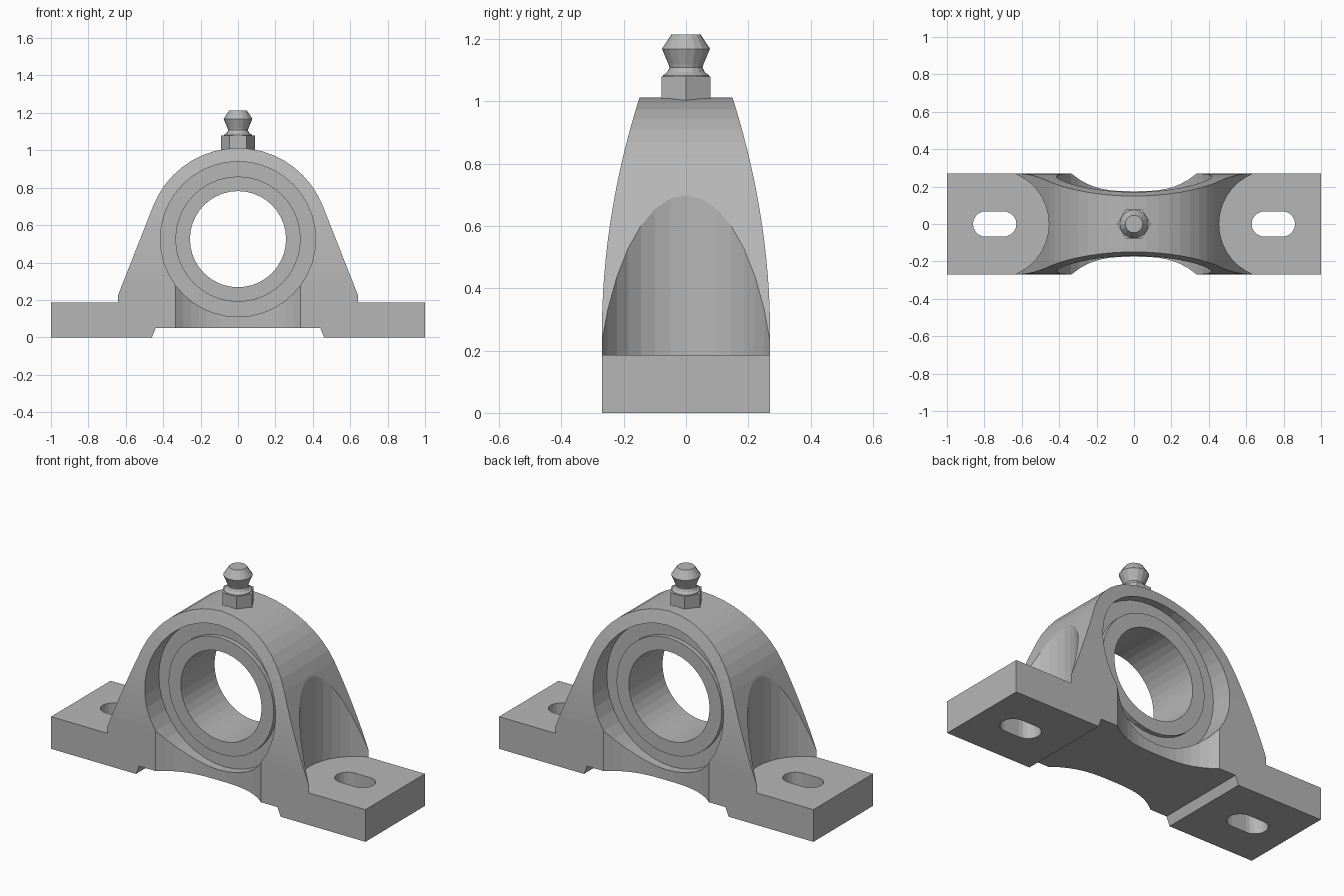
import bpy, bmesh
from math import sin, cos, pi, radians
from mathutils import Matrix

old = bpy.data.objects.get("Cube")
if old:
    bpy.data.objects.remove(old, do_unlink=True)

metal = bpy.data.materials.new("cast_grey")
metal.use_nodes = True
grey = (0.47, 0.47, 0.47, 1)
metal.diffuse_color = grey
metal.node_tree.nodes["Principled BSDF"].inputs["Base Color"].default_value = grey

AXIS_Z = 0.525   # height of the shaft axis


def finish(name, bm):
    bmesh.ops.recalc_face_normals(bm, faces=bm.faces)
    mesh = bpy.data.meshes.new(name)
    bm.to_mesh(mesh)
    bm.free()
    mesh.materials.append(metal)
    ob = bpy.data.objects.new(name, mesh)
    bpy.context.scene.collection.objects.link(ob)
    return ob


def prism(name, pts, axis, lo, hi):
    """Extrude a 2D outline along an axis."""
    place = {"x": lambda a, b, t: (t, a, b),
             "y": lambda a, b, t: (a, t, b),
             "z": lambda a, b, t: (a, b, t)}[axis]
    bm = bmesh.new()
    face = bm.faces.new([bm.verts.new(place(a, b, lo)) for a, b in pts])
    new = bmesh.ops.extrude_face_region(bm, geom=[face])["geom"]
    shift = place(0, 0, hi - lo)
    bmesh.ops.translate(bm, vec=shift, verts=[g for g in new if isinstance(g, bmesh.types.BMVert)])
    return finish(name, bm)


def lathe(name, profile, steps, matrix, closed):
    """Revolve (radius, height) points about local z."""
    bm = bmesh.new()
    rings = [[bm.verts.new((r * cos(2 * pi * i / steps), r * sin(2 * pi * i / steps), h))
              for i in range(steps)] for r, h in profile]
    pairs = list(zip(rings, rings[1:]))
    if closed:
        pairs.append((rings[-1], rings[0]))
    else:
        bm.faces.new(rings[0])
        bm.faces.new(rings[-1])
    for a, b in pairs:
        for i in range(steps):
            j = (i + 1) % steps
            bm.faces.new((a[i], a[j], b[j], b[i]))
    bm.transform(matrix)
    return finish(name, bm)


def arc(cx, cy, r, start, end, n):
    return [(cx + r * cos(radians(start + (end - start) * i / n)),
             cy + r * sin(radians(start + (end - start) * i / n))) for i in range(n + 1)]


def boolean(target, cutter, operation="DIFFERENCE"):
    mod = target.modifiers.new("cut", "BOOLEAN")
    mod.operation = operation
    mod.solver = "EXACT"
    mod.object = cutter
    bpy.context.view_layer.update()
    deps = bpy.context.evaluated_depsgraph_get()
    mesh = bpy.data.meshes.new_from_object(target.evaluated_get(deps))
    target.modifiers.clear()
    target.data = mesh
    bpy.data.objects.remove(cutter, do_unlink=True)


# Housing outline: relieved foot, filleted flank, round crown
half = [(0.44, 0.05), (0.46, 0), (1, 0), (1, 0.185)]
half += arc(0.705, 0.255, 0.07, 270, 201.5, 5)
half += arc(0, AXIS_Z, 0.487, 21.5, 90, 9)
outline = half + [(-x, z) for x, z in reversed(half[:-1])]
housing = prism("housing", outline, "y", -0.32, 0.32)

# Thickness curve: full at the foot, thinner towards the crown
edge = [(0.27, -0.1)]
for i in range(17):
    z = 0.25 + 0.8 * i / 16
    edge.append((0.27 - 0.208 * (z - 0.25) ** 2, z))
taper = prism("taper", edge + [(-y, z) for y, z in reversed(edge)], "x", -1.2, 1.2)
boolean(housing, taper, "INTERSECT")

# Bore for the bearing
boolean(housing, prism("bore", arc(0, AXIS_Z, 0.415, 0, 351, 39), "y", -0.5, 0.5))

# Waist below the bore, front and back
for s in (-1, 1):
    curve = []
    for i in range(17):
        x = -0.335 + 0.67 * i / 16
        curve.append((x, s * (0.175 + 0.095 * abs(x / 0.335) ** 3)))
    curve += [(0.335, s * 0.5), (-0.335, s * 0.5)]
    boolean(housing, prism("waist", curve, "z", -0.2, AXIS_Z))

# Bolt head pockets and slots
for s in (-1, 1):
    boolean(housing, prism("pocket", arc(s * 0.745, 0, 0.29, 0, 350, 35), "z", 0.185, 1.2))
    slot = arc(s * 0.745 + 0.048, 0, 0.068, -90, 90, 10)
    slot += arc(s * 0.745 - 0.048, 0, 0.068, 90, 270, 10)
    boolean(housing, prism("slot", slot, "z", -0.2, 0.4))

# Bearing rings around the shaft axis
to_shaft = Matrix.Translation((0, 0, AXIS_Z)) @ Matrix.Rotation(pi / 2, 4, "X")


def ring(name, inner, outer, width):
    lathe(name, [(inner, -width), (outer, -width), (outer, width), (inner, width)],
          40, to_shaft, True)


ring("outer_bearing_ring", 0.33, 0.416, 0.127)
ring("inner_bearing_ring", 0.257, 0.335, 0.153)

# Grease fitting
lathe("fitting_hex", [(0.09, 0.98), (0.09, 1.08)], 6, Matrix(), False)
lathe("fitting_nipple", [(0.076, 1.075), (0.074, 1.083), (0.06, 1.093), (0.053, 1.108),
                         (0.056, 1.118), (0.077, 1.168), (0.047, 1.214)], 16, Matrix(), False)
